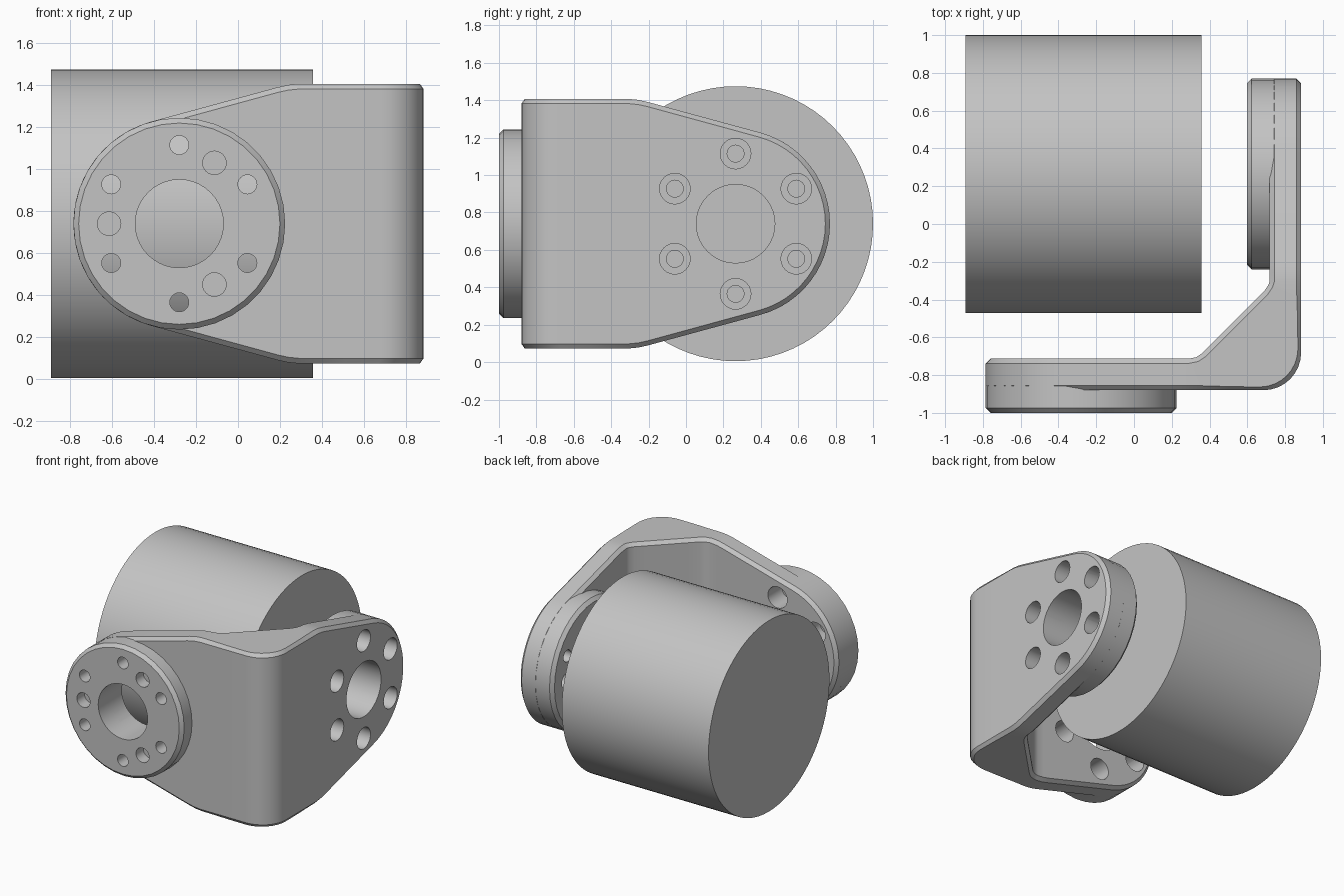
import bpy, bmesh
from math import sin, cos, radians, pi
from mathutils import Matrix, Vector

cube = bpy.data.objects.get("Cube")
if cube:
    bpy.data.objects.remove(cube, do_unlink=True)

GREY = (0.55, 0.55, 0.55, 1.0)
mat = bpy.data.materials.new("plain grey")
mat.use_nodes = True
mat.diffuse_color = GREY
mat.node_tree.nodes["Principled BSDF"].inputs["Base Color"].default_value = GREY

AXIS_Z = 0.74      # height of both hub axes
HUB_R = 0.505
THICK = 0.167      # bracket plate thickness
BOSS = 0.12        # boss thickness
EDGE = 0.025       # chamfer size


def add_object(name, bm):
    bmesh.ops.remove_doubles(bm, verts=bm.verts, dist=1e-5)
    bmesh.ops.recalc_face_normals(bm, faces=bm.faces)
    mesh = bpy.data.meshes.new(name)
    bm.to_mesh(mesh)
    bm.free()
    mesh.materials.append(mat)
    obj = bpy.data.objects.new(name, mesh)
    bpy.context.collection.objects.link(obj)
    return obj


def select_only(obj):
    bpy.ops.object.select_all(action="DESELECT")
    obj.select_set(True)
    bpy.context.view_layer.objects.active = obj


def smooth(obj):
    select_only(obj)
    bpy.ops.object.shade_smooth_by_angle(angle=radians(25))


def loft(bm, rings):
    n = len(rings[0])
    for a, b in zip(rings, rings[1:]):
        for i in range(n):
            j = (i + 1) % n
            bm.faces.new((a[i], a[j], b[j], b[i]))


def lathe(bm, profile, frame, sides, u=0, v=0):
    """Capped solid of (radius, offset) steps turned about a frame's axis."""
    rings = []
    for r, t in profile:
        rings.append([bm.verts.new(frame @ Vector((u + r * cos(2 * pi * k / sides),
                                                   v + r * sin(2 * pi * k / sides), t)))
                      for k in range(sides)])
    loft(bm, rings)
    bm.faces.new(rings[0])
    bm.faces.new(rings[-1])


def cut(obj, cutter):
    mod = obj.modifiers.new("holes", "BOOLEAN")
    mod.operation = "DIFFERENCE"
    mod.solver = "EXACT"
    mod.object = cutter
    select_only(obj)
    bpy.ops.object.modifier_apply(modifier=mod.name)


# Hub frames: local z points from the plate into its boss
upright = Matrix.Rotation(pi / 2, 4, "X")
front_hub = Matrix.Translation((-0.28, -0.88, AXIS_Z)) @ upright
left_hub = (Matrix.Translation((0.718, 0.265, AXIS_Z))
            @ Matrix.Rotation(-pi / 2, 4, "Z") @ upright)

# Motor body
bm = bmesh.new()
motor_frame = Matrix.Translation((0, 0.265, AXIS_Z)) @ Matrix.Rotation(pi / 2, 4, "Y")
lathe(bm, [(0.735, -0.892), (0.735, 0.357)], motor_frame, 72)
smooth(add_object("motor_body", bm))


# Bracket sections: outer point, inner point, rim height, face shift along x, face height
def section(outer, inner, h, shift=0.0, face_h=None):
    return Vector(outer), Vector(inner), h, shift, h - EDGE if face_h is None else face_h


OUT_Y = -0.88
IN_Y = OUT_Y + THICK
plate = []
for k in range(13):                       # rounded plate end
    a = radians(180 - 74.6 * k / 12)
    x = -0.28 + HUB_R * cos(a)
    plate.append(section((x, OUT_Y), (x, IN_Y), HUB_R * sin(a),
                         -EDGE * cos(a), (HUB_R - EDGE) * sin(a)))
for x, h in ((0.19, 0.651), (0.24, 0.662), (0.29, 0.667)):   # flared shoulder
    plate.append(section((x, OUT_Y), (x, IN_Y), h))

corner = [section((0.40, OUT_Y), (0.33, -0.705), 0.667),
          section((0.52, OUT_Y), (0.36, -0.685), 0.667)]
for k in range(5):                        # rounded corner with a diagonal web inside
    a = radians(270 + 45 * k / 4)
    x = 0.42 + 0.105 * k / 4
    corner.append(section((0.685 + 0.2 * cos(a), -0.68 + 0.2 * sin(a)),
                          (x, x - 1.045), 0.667))


def ring_points(sec, reflect, slide):
    outer, inner, h, shift, face_h = sec
    d = (inner - outer).normalized() * EDGE
    s = Vector((shift, 0))
    flat = [(outer + s, face_h), (outer + d, h), (inner - d, h), (inner + s, face_h)]
    if reflect:
        flat = [(Vector((0.005 - p.y, 0.005 - p.x - slide)), z) for p, z in flat]
    return ([(p.x, p.y, AXIS_Z + z) for p, z in flat]
            + [(p.x, p.y, AXIS_Z - z) for p, z in reversed(flat)])


loops = [ring_points(s, False, 0) for s in plate + corner]
loops += [ring_points(s, True, 0) for s in reversed(corner[:-1])]
loops += [ring_points(s, True, 0.02) for s in reversed(plate)]
bm = bmesh.new()
loft(bm, [[bm.verts.new(p) for p in loop] for loop in loops])
bracket = add_object("corner_bracket", bm)

# Bosses, with bores, counterbored screw holes and blind pin holes
for name, frame in (("front_boss", front_hub), ("left_boss", left_hub)):
    bm = bmesh.new()
    lathe(bm, [(HUB_R, -EDGE), (HUB_R, BOSS - EDGE), (HUB_R - EDGE, BOSS)], frame, 36)
    boss = add_object(name, bm)

    bm = bmesh.new()
    lathe(bm, [(0.21, -0.3), (0.21, 0.3)], frame, 40)
    for k in range(6):
        a = radians(30 + 60 * k)
        lathe(bm, [(0.082, -0.3), (0.082, 0.0), (0.045, 0.0), (0.045, 0.3)],
              frame, 24, 0.375 * cos(a), 0.375 * sin(a))
    for k in range(3):
        a = radians(60 + 120 * k)
        lathe(bm, [(0.056, 0.03), (0.056, 0.3)], frame, 24,
              0.335 * cos(a), 0.335 * sin(a))
    cutter = add_object("hole_cutter", bm)
    cutter.hide_render = True
    cut(boss, cutter)
    cut(bracket, cutter)
    bpy.data.objects.remove(cutter, do_unlink=True)
    smooth(boss)

smooth(bracket)
